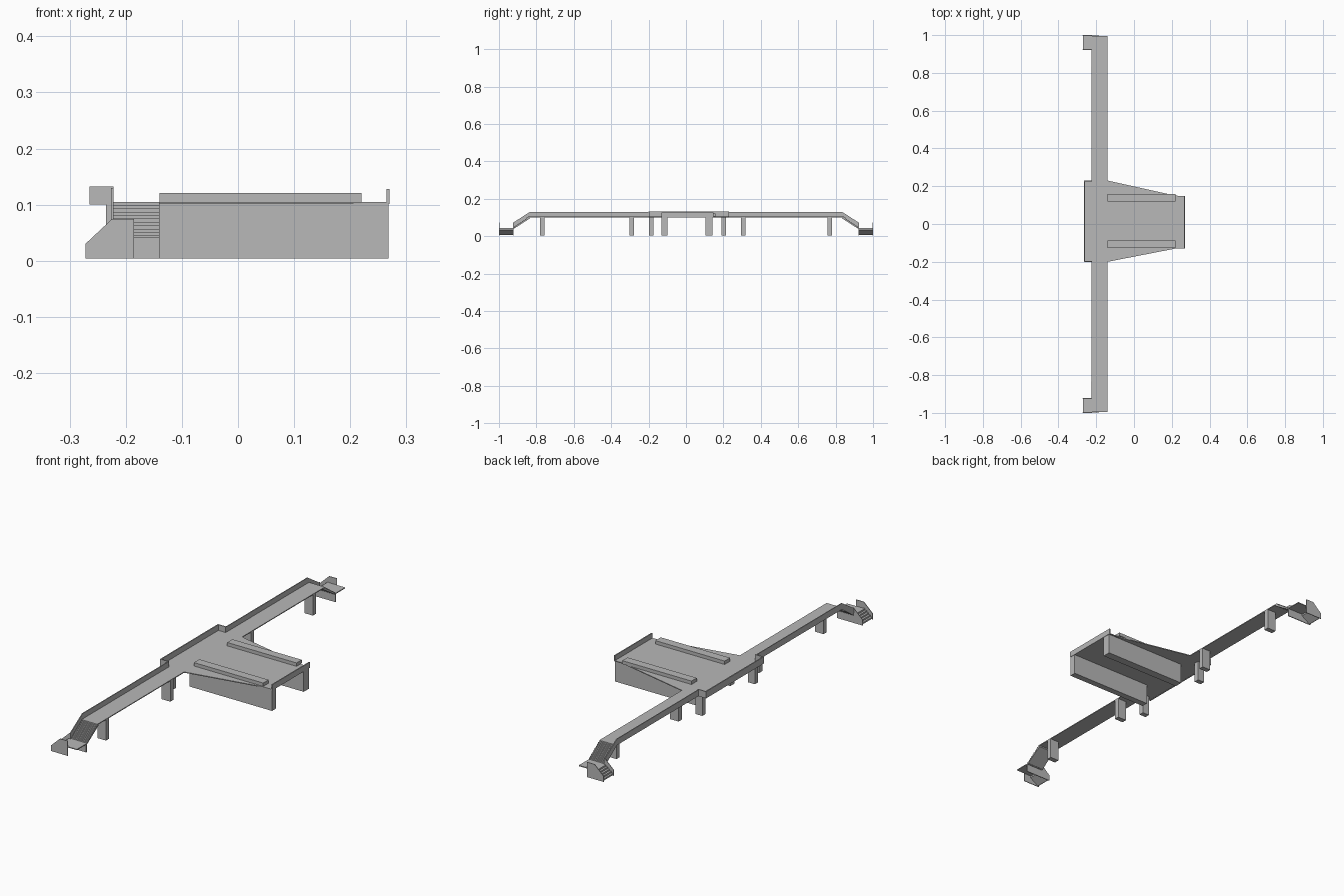
import bpy
import bmesh
from mathutils import Vector

cube = bpy.data.objects.get("Cube")
if cube:
    bpy.data.objects.remove(cube, do_unlink=True)

concrete = bpy.data.materials.new("grey concrete")
concrete.use_nodes = True
GREY = (0.48, 0.48, 0.48, 1)
concrete.diffuse_color = GREY
concrete.node_tree.nodes["Principled BSDF"].inputs["Base Color"].default_value = GREY

BASE, DECK, LANDING = 0.004, 0.105, 0.045
OUT, IN = -0.222, -0.14          # walkway edges
SHEET = 0.004                    # thickness of slabs and walls
Y0, Y1 = -0.2, 0.23              # ends of the central bay


def prism(name, points, axis, start, end):
    """Extrude a 2D outline along x, y or z."""
    def place(p, d):
        c = list(p)
        c.insert("xyz".index(axis), d)
        return Vector(c)
    bm = bmesh.new()
    face = bm.faces.new([bm.verts.new(place(p, start)) for p in points])
    new = bmesh.ops.extrude_face_region(bm, geom=[face])["geom"]
    shift = place((0, 0), end - start)
    bmesh.ops.translate(bm, vec=shift,
                        verts=[v for v in new if isinstance(v, bmesh.types.BMVert)])
    bmesh.ops.recalc_face_normals(bm, faces=bm.faces)
    mesh = bpy.data.meshes.new(name)
    bm.to_mesh(mesh)
    bm.free()
    mesh.materials.append(concrete)
    obj = bpy.data.objects.new(name, mesh)
    bpy.context.collection.objects.link(obj)
    return obj


def box(name, x, y, z):
    outline = [(x[0], y[0]), (x[1], y[0]), (x[1], y[1]), (x[0], y[1])]
    return prism(name, outline, "z", *z)


def stair_outline(a, top, b, bottom, steps):
    """Stepped top with a sloping soffit, going down from a to b."""
    run, rise = (b - a) / steps, (top - bottom) / steps
    pts = [(a, top)]
    for i in range(steps):
        pts += [(a + run * (i + 1), top - rise * i),
                (a + run * (i + 1), top - rise * (i + 1))]
    return pts + [(b - run * 0.5, bottom - SHEET * 0.5), (a, top - rise - SHEET)]


# Deck: walkway with the central bay and tapering platform
prism("deck", [(OUT, -0.835), (IN, -0.835), (IN, Y0), (0.22, -0.13), (0.27, -0.13),
               (0.27, 0.148), (0.22, 0.15), (IN, Y1), (IN, 0.835), (OUT, 0.835),
               (OUT, Y1), (-0.262, Y1), (-0.262, Y0), (OUT, Y0)],
      "z", DECK - SHEET, DECK)

# Platform support walls, benches and end rail
for side, wall, bench in (("right", (-0.13, -0.1), (-0.127, -0.087)),
                          ("left", (0.105, 0.143), (0.12, 0.159))):
    box(side + "_support_wall", (-0.16, 0.268), wall, (BASE, DECK - SHEET))
    box(side + "_bench", (IN, 0.22), bench, (DECK, 0.121))
box("platform_rail", (0.265, 0.27), (-0.13, 0.148), (DECK - SHEET, 0.128))

# Central bay parapet
box("bay_parapet", (-0.265, -0.26), (Y0, Y1), (0.1, 0.132))
for name, y in (("right_bay_return", Y0), ("left_bay_return", Y1 - SHEET)):
    box(name, (-0.265, OUT), (y, y + SHEET), (0.1, 0.132))

# Posts under the walkway and the bay
for y in (-0.768, -0.29, 0.307, 0.768):
    box("walkway_post", (-0.185, IN), (y - 0.012, y + 0.012), (BASE, DECK - SHEET))
for y in (-0.187, 0.203):
    box("bay_post", (-0.235, -0.2), (y - 0.012, y + 0.012), (BASE, DECK - SHEET))

# Mirrored ends: parapet, upper stair, landing, lower stair and side panels
for s, side, bay in ((-1, "right", -Y0), (1, "left", Y1)):
    profile = [(bay, 0.101), (bay, 0.13), (0.835, 0.13), (0.92, 0.075),
               (1, 0.075), (0.92, 0.04), (0.835, 0.101)]
    profile[4] = (0.925, 0.072)
    prism(side + "_parapet", [(s * y, z) for y, z in profile], "x", OUT - 0.004, OUT)

    flight = stair_outline(0.835, DECK, 0.92, LANDING, 10)
    prism(side + "_upper_stair", [(s * y, z) for y, z in flight], "x", OUT, IN)

    box(side + "_landing", (OUT, IN), (s * 0.918, s * 0.995),
        (LANDING - SHEET, LANDING))
    box(side + "_landing_wall", (OUT, IN), (s * 0.922, s * 0.926),
        (BASE, LANDING - SHEET))

    lower = stair_outline(OUT, LANDING, -0.27, BASE + SHEET, 5)
    prism(side + "_lower_stair", lower, "y", s * 0.925, s * 0.997)

    for part, right_edge, y in (("outer", -0.185, 0.997), ("inner", OUT, 0.922)):
        prism(side + "_" + part + "_panel",
              [(-0.272, BASE), (-0.272, 0.03), (-0.225, 0.074),
               (right_edge, 0.074), (right_edge, BASE)],
              "y", s * y, s * (y + 0.003))
